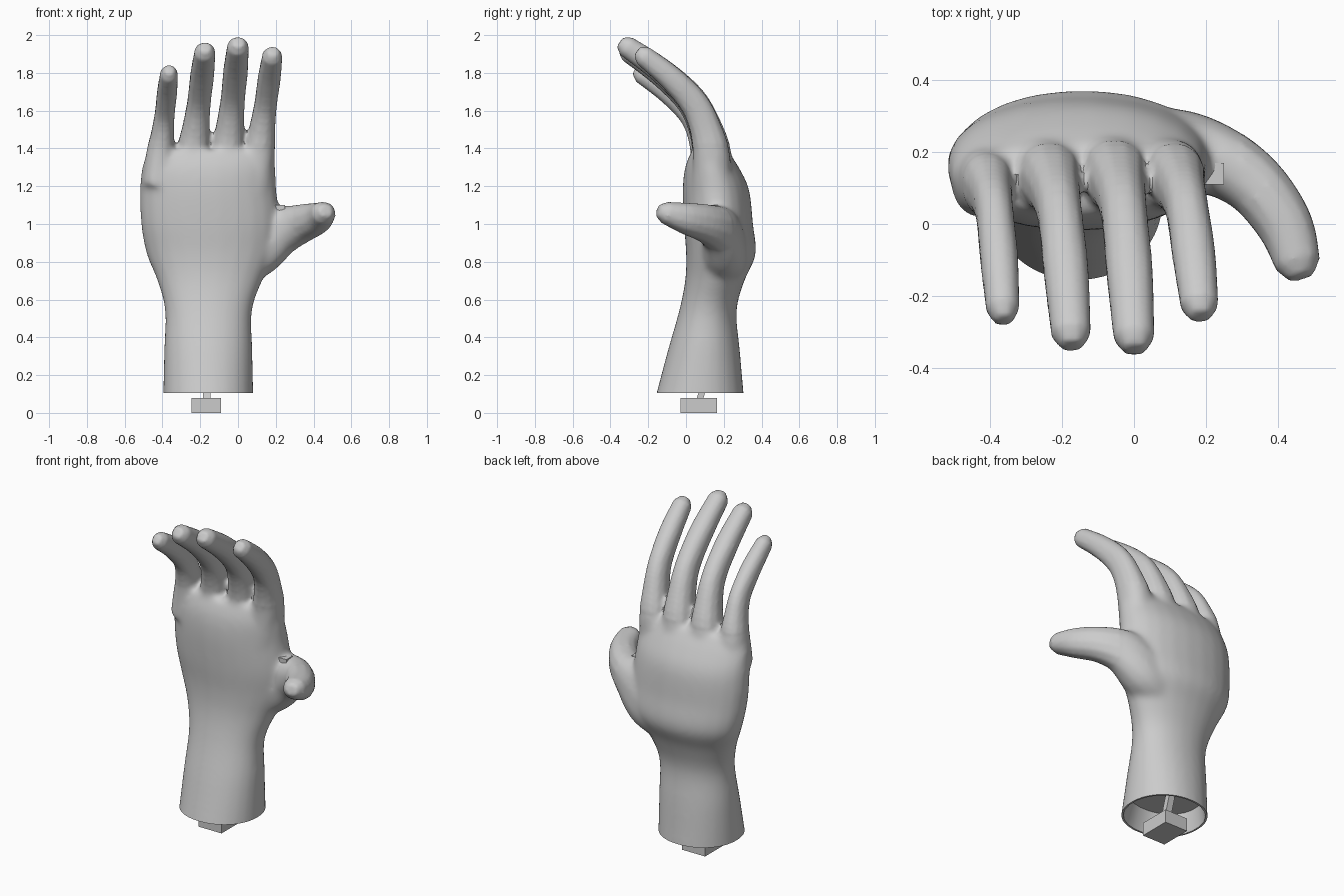
import bpy, bmesh, math
from mathutils import Vector

old = bpy.data.objects.get("Cube")
if old:
    bpy.data.objects.remove(old)

shade = (0.6, 0.6, 0.6, 1)
grey = bpy.data.materials.new("pale_grey")
grey.use_nodes = True
grey.diffuse_color = shade
grey.node_tree.nodes["Principled BSDF"].inputs["Base Color"].default_value = shade


def finish(name, bm):
    bmesh.ops.recalc_face_normals(bm, faces=bm.faces)
    mesh = bpy.data.meshes.new(name)
    bm.to_mesh(mesh)
    bm.free()
    mesh.materials.append(grey)
    obj = bpy.data.objects.new(name, mesh)
    bpy.context.collection.objects.link(obj)
    return obj


def activate(objects):
    bpy.ops.object.select_all(action='DESELECT')
    for obj in objects:
        obj.select_set(True)
    bpy.context.view_layer.objects.active = objects[0]


def apply_modifier(obj, kind, **settings):
    mod = obj.modifiers.new(kind.lower(), kind)
    for key, value in settings.items():
        setattr(mod, key, value)
    activate([obj])
    bpy.ops.object.modifier_apply(modifier=mod.name)


def refine(rows, steps):
    """Catmull-Rom interpolation between rows of numbers."""
    out = []
    last = len(rows) - 1
    for i in range(last):
        a, b, c, d = (rows[max(0, min(last, i + k))] for k in (-1, 0, 1, 2))
        for s in range(steps):
            t = s / steps
            out.append([q + t * (r - p) / 2 + t * t * (p - 2.5 * q + 2 * r - w / 2)
                        + t ** 3 * (1.5 * (q - r) + (w - p) / 2)
                        for p, q, r, w in zip(a, b, c, d)])
    return out + [list(rows[-1])]


def skin(bm, rings):
    """Join rings of points with quads and cap both ends."""
    loops = [[bm.verts.new(p) for p in ring] for ring in rings]
    n = len(loops[0])
    for a, b in zip(loops, loops[1:]):
        for i in range(n):
            j = (i + 1) % n
            bm.faces.new((a[i], a[j], b[j], b[i]))
    bm.faces.new(loops[0])
    bm.faces.new(loops[-1])


def oval(n, power):
    points = []
    for i in range(n):
        angle = math.tau * (i + 0.5) / n
        c, s = math.cos(angle), math.sin(angle)
        points.append((math.copysign(abs(c) ** (2 / power), c),
                       math.copysign(abs(s) ** (2 / power), s)))
    return points


def digit(name, path, side):
    """Tapered tube along x, y, z, half width, half depth; blunt faceted tip."""
    rows = refine(path, 4)
    centres = [Vector(row[:3]) for row in rows]
    rings = []
    for i, row in enumerate(rows):
        ahead = centres[min(i + 1, len(rows) - 1)]
        tangent = (ahead - centres[max(i - 1, 0)]).normalized()
        u = (side - tangent * side.dot(tangent)).normalized()
        v = tangent.cross(u)
        rings.append([centres[i] + u * row[3] * c + v * row[4] * s for c, s in oval(12, 2.2)])
    tip = centres[-1] + tangent * 0.042
    rings.append([tip + (p - centres[-1]) * 0.55 for p in rings[-1]])
    bm = bmesh.new()
    skin(bm, rings)
    return finish(name, bm)


# Shared finger curl: rise, forward bend, half width, half depth
curl = [(-0.38, 0, 0.1, 0.11), (0, 0, 0.096, 0.105), (0.28, 0.09, 0.075, 0.088),
        (0.53, 0.26, 0.065, 0.079), (0.78, 0.6, 0.066, 0.069), (1, 1, 0.058, 0.058)]


def finger(name, root, tip, size):
    a, b = Vector(root), Vector(tip)
    path = [(a.x + (b.x - a.x) * rise, a.y + (b.y - a.y) * bend, a.z + (b.z - a.z) * rise,
             width * size, depth * (size + 1) / 2) for rise, bend, width, depth in curl]
    return digit(name, path, Vector((1, 0, 0)))


def level(row, grow=0.0):
    """Horizontal outline from height, left, right, front and back."""
    z, left, right, front, back = row
    return [((left + right) / 2 + c * ((right - left) / 2 + grow),
             (front + back) / 2 + s * ((back - front) / 2 + grow), z)
            for c, s in oval(24, 2.1)]


# Wrist and palm
rim = (0.105, -0.397, 0.082, -0.157, 0.306)
palm = [(0, -0.4, 0.085, -0.185, 0.315), rim,
        (0.33, -0.392, 0.077, -0.097, 0.286), (0.54, -0.387, 0.075, -0.037, 0.268),
        (0.7, -0.428, 0.13, -0.005, 0.31), (0.84, -0.485, 0.2, 0, 0.37),
        (1, -0.515, 0.22, -0.012, 0.355), (1.18, -0.52, 0.205, -0.018, 0.335),
        (1.3, -0.51, 0.2, -0.005, 0.28), (1.39, -0.475, 0.185, 0.03, 0.22)]
bm = bmesh.new()
skin(bm, [level(row) for row in refine(palm, 4)])
hand = finish("hand", bm)

# Fingers and thumb
index = finger("index_finger", (0.108, 0.135, 1.36), (0.182, -0.225, 1.89), 0.93)
middle = finger("middle_finger", (-0.057, 0.14, 1.36), (0, -0.315, 1.94), 1)
ring = finger("ring_finger", (-0.24, 0.135, 1.36), (-0.175, -0.305, 1.912), 0.97)
little = finger("little_finger", (-0.412, 0.115, 1.36), (-0.365, -0.235, 1.795), 0.82)
thumb = digit("thumb", [(-0.04, 0.18, 0.72, 0.08, 0.1), (0.08, 0.2, 0.84, 0.14, 0.125),
                        (0.21, 0.185, 0.955, 0.135, 0.105), (0.33, 0.115, 1, 0.105, 0.09),
                        (0.418, 0, 1.03, 0.085, 0.08), (0.455, -0.11, 1.06, 0.06, 0.065)],
              Vector((0, 0, 1)))

# Fuse all of it into one skin, softest around the knuckles and thumb root
activate([hand, index, middle, ring, little, thumb])
bpy.ops.object.join()
apply_modifier(hand, 'REMESH', mode='VOXEL', voxel_size=0.012)
apply_modifier(hand, 'SMOOTH', factor=0.5, iterations=4)
soft = hand.vertex_groups.new(name="soft_joints")
joints = [v.index for v in hand.data.vertices if v.co.z < 1.42 and v.co.x < 0.3]
soft.add(joints, 1.0, 'REPLACE')
apply_modifier(hand, 'SMOOTH', factor=0.5, iterations=25, vertex_group=soft.name)

# Trim the wrist flat and hollow its end
below = (-0.1,) + rim[1:]
ceiling = (0.225, -0.394, 0.079, -0.125, 0.295)
bm = bmesh.new()
skin(bm, [level(below, 0.2), level(rim, 0.2), level(rim, -0.012), level(ceiling, -0.025)])
cutter = finish("wrist_cutter", bm)
cutter.hide_render = True
apply_modifier(hand, 'BOOLEAN', operation='DIFFERENCE', object=cutter, solver='EXACT')
bpy.data.objects.remove(cutter)
activate([hand])
bpy.ops.object.shade_smooth_by_angle(angle=math.radians(40))


def block(name, low, high, lean=0.0):
    bm = bmesh.new()
    bmesh.ops.create_cube(bm, size=1)
    for v in bm.verts:
        v.co = [a + (k + 0.5) * (b - a) for k, a, b in zip(v.co, low, high)]
        if v.co.z > (low[2] + high[2]) / 2:
            v.co.y += lean
    return finish(name, bm)


# Web flap beside the thumb, and the foot below the hollow wrist
block("thumb_web", (0.18, 0.11, 1.04), (0.25, 0.17, 1.1))
block("foot", (-0.245, -0.03, 0), (-0.09, 0.165, 0.08))
block("foot_stem", (-0.185, 0.055, 0.07), (-0.145, 0.09, 0.24), 0.05)
